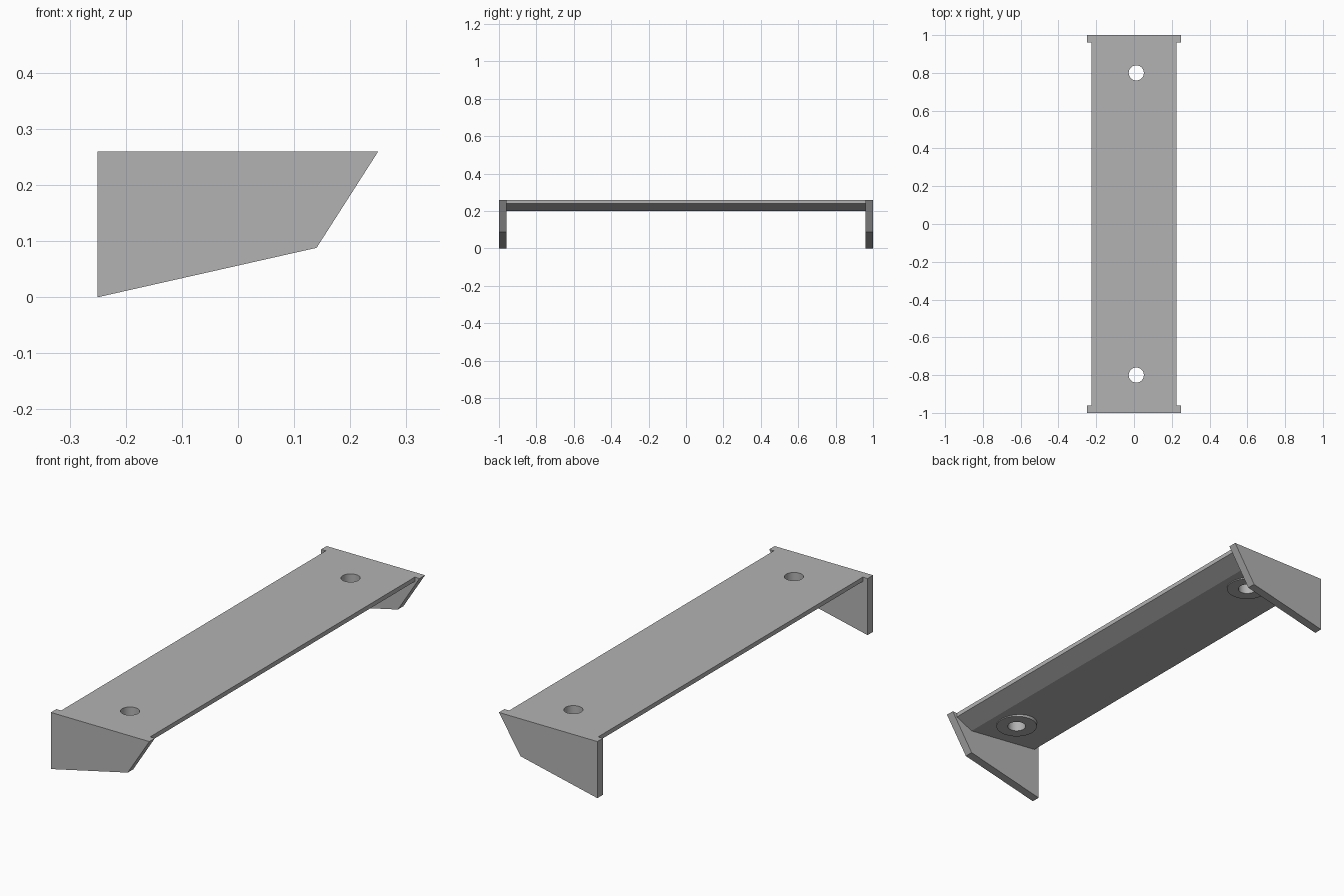
import bpy
import bmesh
from mathutils import Matrix

cube = bpy.data.objects.get("Cube")
if cube:
    bpy.data.objects.remove(cube, do_unlink=True)

GREY = (0.45, 0.45, 0.45, 1)
grey = bpy.data.materials.new("plain grey")
grey.use_nodes = True
grey.diffuse_color = GREY
grey.node_tree.nodes["Principled BSDF"].inputs["Base Color"].default_value = GREY

TOP = 0.26        # upper surface
WALL = 0.04       # end panel thickness
HOLE_X, HOLE_Y = 0.012, 0.8


def finish(name, bm):
    bmesh.ops.recalc_face_normals(bm, faces=bm.faces)
    mesh = bpy.data.meshes.new(name)
    bm.to_mesh(mesh)
    bm.free()
    mesh.materials.append(grey)
    obj = bpy.data.objects.new(name, mesh)
    bpy.context.collection.objects.link(obj)
    return obj


def prism(name, profile, y0, y1):
    """Extrude an x-z profile along y."""
    bm = bmesh.new()
    face = bm.faces.new([bm.verts.new((x, y0, z)) for x, z in profile])
    ext = bmesh.ops.extrude_face_region(bm, geom=[face])
    verts = [v for v in ext["geom"] if isinstance(v, bmesh.types.BMVert)]
    bmesh.ops.translate(bm, verts=verts, vec=(0, y1 - y0, 0))
    return finish(name, bm)


def cylinders(name, radius, z0, z1):
    """A matching pair of upright cylinders at the two screw positions."""
    bm = bmesh.new()
    for side in (-1, 1):
        place = Matrix.Translation((HOLE_X, side * HOLE_Y, (z0 + z1) / 2))
        bmesh.ops.create_cone(bm, cap_ends=True, segments=48, radius1=radius,
                              radius2=radius, depth=z1 - z0, matrix=place)
    return finish(name, bm)


def boolean(obj, tool, operation):
    mod = obj.modifiers.new(operation.lower(), "BOOLEAN")
    mod.operation = operation
    mod.solver = "EXACT"
    mod.object = tool
    tool.hide_render = True
    tool.hide_set(True)


# Long plate, thin at both edges and thickest along a ridge underneath
plate = prism("shelf_plate",
              [(-0.226, TOP), (0.226, TOP), (0.226, 0.24), (0.14, 0.2), (-0.226, 0.24)],
              WALL - 1, 1 - WALL)

# Level screw bosses below, then through holes
boolean(plate, cylinders("boss_helper", 0.09, 0.2, 0.25), "UNION")
boolean(plate, cylinders("hole_cutter", 0.04, 0.1, 0.4), "DIFFERENCE")

# Apply the cuts and remove the helpers
bpy.context.view_layer.update()
cut = bpy.data.meshes.new_from_object(
    plate.evaluated_get(bpy.context.evaluated_depsgraph_get()))
plate.modifiers.clear()
plate.data = cut
for name in ("boss_helper", "hole_cutter"):
    bpy.data.objects.remove(bpy.data.objects[name], do_unlink=True)

# End panels
panel = [(-0.25, 0), (0.14, 0.088), (0.25, TOP), (-0.25, TOP)]
prism("front_end_panel", panel, -1, WALL - 1)
prism("back_end_panel", panel, 1 - WALL, 1)

# Smooth the round walls while keeping edges sharp
bpy.ops.object.select_all(action="DESELECT")
plate.select_set(True)
bpy.context.view_layer.objects.active = plate
bpy.ops.object.shade_smooth_by_angle(angle=0.4)
